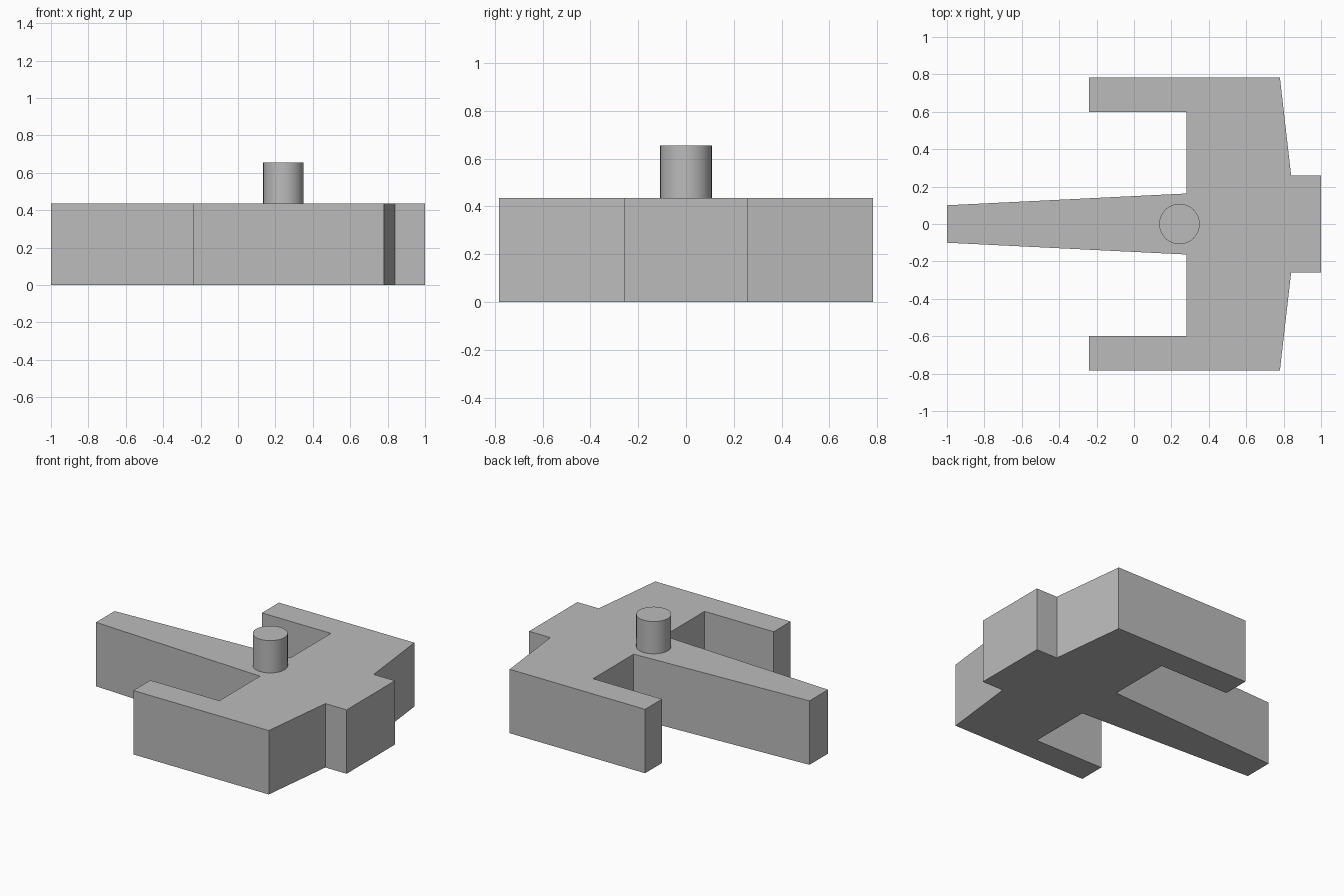
import bpy
import bmesh

cube = bpy.data.objects.get("Cube")
if cube:
    bpy.data.objects.remove(cube, do_unlink=True)

BODY_TOP = 0.435
PEG_TOP = 0.655

# One plain grey for the whole model
grey = bpy.data.materials.new("plain_grey")
grey.use_nodes = True
grey.diffuse_color = (0.5, 0.5, 0.5, 1)
grey.node_tree.nodes["Principled BSDF"].inputs["Base Color"].default_value = (0.5, 0.5, 0.5, 1)


def extruded_plate(name, outline, height):
    """Extrude a closed counter-clockwise outline up from the ground."""
    bm = bmesh.new()
    base = bm.faces.new([bm.verts.new((x, y, 0)) for x, y in outline])
    result = bmesh.ops.extrude_face_region(bm, geom=[base], use_keep_orig=True)
    top = [v for v in result["geom"] if isinstance(v, bmesh.types.BMVert)]
    bmesh.ops.translate(bm, verts=top, vec=(0, 0, height))
    bmesh.ops.recalc_face_normals(bm, faces=bm.faces)
    mesh = bpy.data.meshes.new(name)
    bm.to_mesh(mesh)
    bm.free()
    obj = bpy.data.objects.new(name, mesh)
    bpy.context.collection.objects.link(obj)
    obj.data.materials.append(grey)
    return obj


# Body: tapered middle arm, two side prongs and a rear tab, mirrored across y
half = [(-1, 0.1), (0.28, 0.163), (0.28, 0.6), (-0.24, 0.6),
        (-0.24, 0.783), (0.78, 0.783), (0.84, 0.26), (1, 0.26)]
extruded_plate("forked_body", half + [(x, -y) for x, y in reversed(half)], BODY_TOP)

# Round peg standing on the body
bpy.ops.mesh.primitive_cylinder_add(vertices=64, radius=0.108, depth=PEG_TOP - BODY_TOP,
                                    location=(0.243, 0, (PEG_TOP + BODY_TOP) / 2))
peg = bpy.context.object
peg.name = "round_peg"
peg.data.materials.append(grey)
bpy.ops.object.shade_smooth_by_angle()
